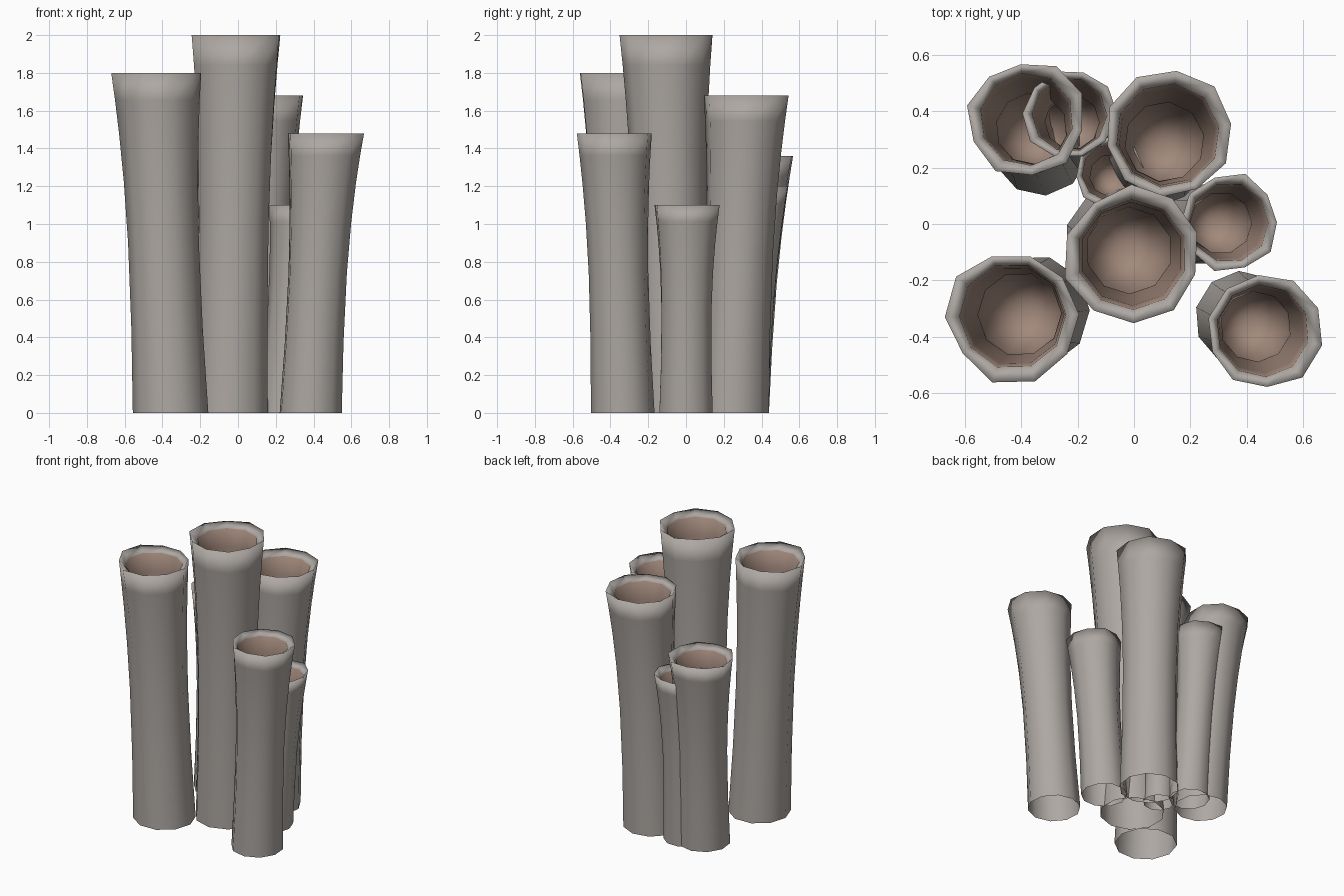
import bpy, bmesh, math, random
from mathutils import Vector

random.seed(11)
cube = bpy.data.objects.get("Cube")
if cube:
    bpy.data.objects.remove(cube)


def make_material(name, rgb):
    mat = bpy.data.materials.new(name)
    mat.use_nodes = True
    colour = (*rgb, 1)
    mat.diffuse_color = colour
    bsdf = mat.node_tree.nodes["Principled BSDF"]
    bsdf.inputs["Base Color"].default_value = colour
    bsdf.inputs["Roughness"].default_value = 0.9
    return mat


GREY = make_material("warm_grey", (0.42, 0.39, 0.365))
BROWN = make_material("dusty_brown", (0.36, 0.25, 0.20))
SIDES = 10


def tube(name, base, top, height, base_r, top_r):
    """Open-bottomed leaning tube with a waist, a flared uneven lip and a deep cavity."""
    base, top = Vector(base), Vector(top)
    spin = random.uniform(0, math.tau)
    wobble = [random.uniform(-0.07, 0.05) for _ in range(SIDES)]
    bm = bmesh.new()

    def ring(t, radius, uneven):
        c = base.lerp(top, t)
        verts = []
        for i in range(SIDES):
            a = spin + math.tau * i / SIDES
            r = radius * (1 + wobble[i] * uneven)
            verts.append(bm.verts.new((c.x + r * math.cos(a), c.y + r * math.sin(a), t * height)))
        return verts

    # Outer wall, narrowing at the middle and flaring towards the rim
    rings = []
    for t in (0, 0.25, 0.5, 0.68, 0.82, 0.92, 1):
        radius = base_r * (1 - 0.08 * math.sin(math.pi * t)) + (top_r - base_r) * t ** 3.5
        rings.append(ring(t, radius, t ** 3))
    outer_count = len(rings)

    # Sloping lip, then the cavity wall down to a narrow neck that widens below
    rings.append(ring(1 - 0.035 / height, top_r * 0.8, 0.2))
    rings.append(ring(1 - 0.16 / height, top_r * 0.75, 0.2))
    rings.append(ring(0.65, base_r * 0.74, 0))
    rings.append(ring(0.5, base_r * 0.77, 0))

    for k, (a, b) in enumerate(zip(rings, rings[1:])):
        for i in range(SIDES):
            j = (i + 1) % SIDES
            face = bm.faces.new((a[i], a[j], b[j], b[i]))
            face.material_index = 1 if k >= outer_count else 0

    # Pointed cavity bottom
    tip = base.lerp(top, 0.3)
    tip = bm.verts.new((tip.x, tip.y, 0.3 * height))
    last = rings[-1]
    for i in range(SIDES):
        bm.faces.new((last[i], last[(i + 1) % SIDES], tip)).material_index = 1

    for face in bm.faces:
        face.smooth = True
    mesh = bpy.data.meshes.new(name)
    bm.to_mesh(mesh)
    bm.free()
    mesh.materials.append(GREY)
    mesh.materials.append(BROWN)
    obj = bpy.data.objects.new(name, mesh)
    bpy.context.collection.objects.link(obj)


# Cluster of tubes: base centre, top centre, height, base radius, top radius
tube("tall_centre_tube", (-0.04, -0.065), (-0.005, -0.11), 2.0, 0.207, 0.244)
tube("front_right_tube", (-0.357, -0.31), (-0.432, -0.325), 1.8, 0.2, 0.236)
tube("back_tube", (0.085, 0.25), (0.12, 0.315), 1.68, 0.191, 0.232)
tube("front_left_tube", (0.385, -0.335), (0.457, -0.38), 1.48, 0.169, 0.206)
tube("back_right_tube", (-0.33, 0.27), (-0.382, 0.375), 1.36, 0.17, 0.207)
tube("inner_back_tube", (-0.2, 0.31), (-0.23, 0.39), 1.2, 0.13, 0.165)
tube("left_tube", (0.25, 0), (0.34, 0.005), 1.1, 0.148, 0.177)
tube("small_hidden_tube", (-0.08, 0.15), (-0.085, 0.185), 0.75, 0.1, 0.125)
